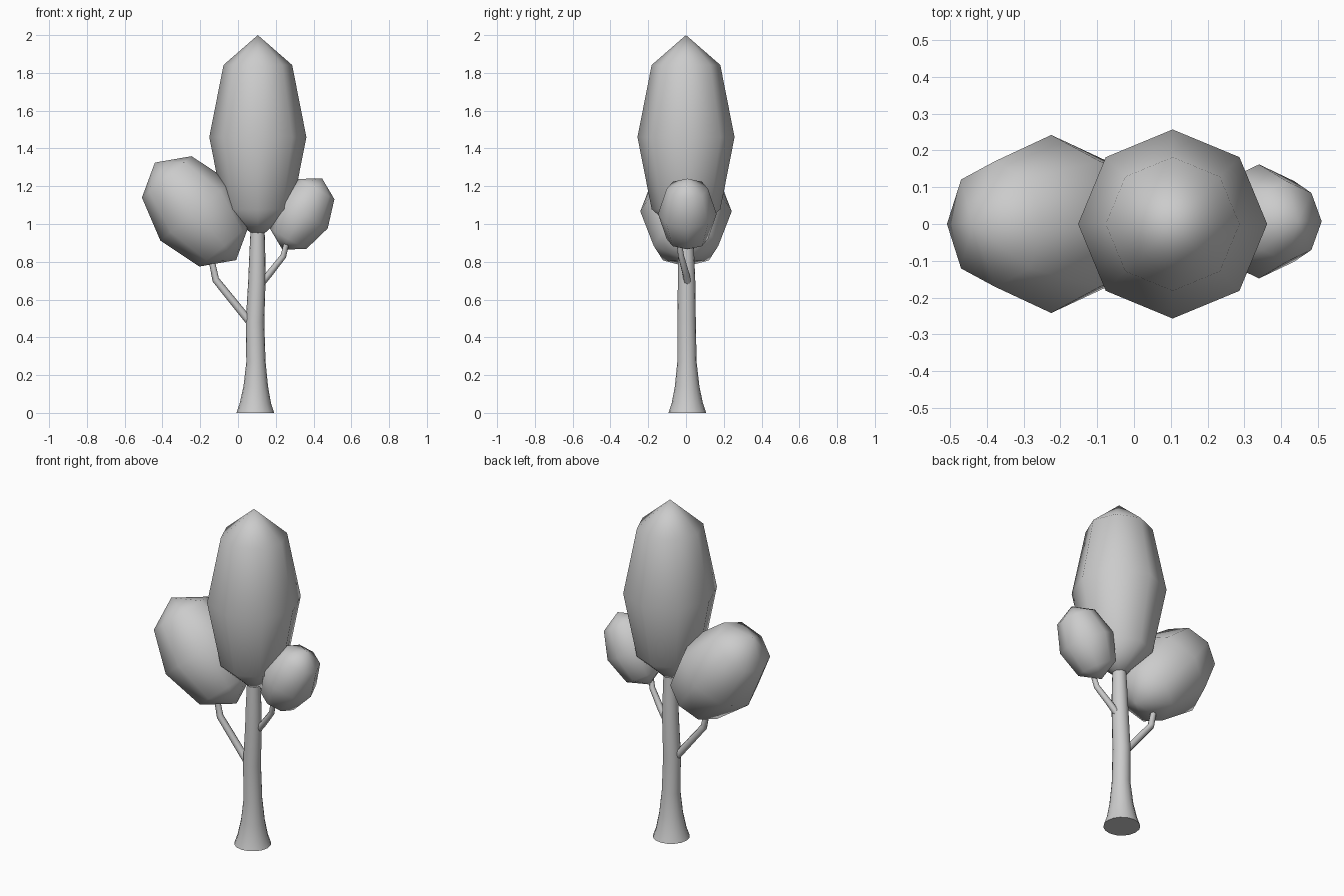
import bpy, bmesh, math
from mathutils import Vector

if "Cube" in bpy.data.objects:
    bpy.data.objects.remove(bpy.data.objects["Cube"])


def finish(name, bm, angle):
    bmesh.ops.recalc_face_normals(bm, faces=bm.faces[:])
    mesh = bpy.data.meshes.new(name)
    bm.to_mesh(mesh)
    bm.free()
    ob = bpy.data.objects.new(name, mesh)
    bpy.context.collection.objects.link(ob)
    bpy.ops.object.select_all(action='DESELECT')
    bpy.context.view_layer.objects.active = ob
    ob.select_set(True)
    bpy.ops.object.shade_smooth_by_angle(angle=math.radians(angle))
    return ob


def tube(name, path, sides, level=False):
    """Capped tube through (x, y, z, radius) points."""
    bm = bmesh.new()
    pts = [Vector(p[:3]) for p in path]
    rings = []
    for i, p in enumerate(pts):
        t = (pts[min(i + 1, len(pts) - 1)] - pts[max(i - 1, 0)]).normalized()
        if level:
            t = Vector((0, 0, 1))
        v = Vector((0, 1, 0))
        u = v.cross(t).normalized()
        v = t.cross(u)
        ring = []
        for k in range(sides):
            a = 2 * math.pi * k / sides
            ring.append(bm.verts.new(p + path[i][3] * (u * math.cos(a) + v * math.sin(a))))
        rings.append(ring)
    for a, b in zip(rings, rings[1:]):
        for k in range(sides):
            n = (k + 1) % sides
            bm.faces.new((a[k], a[n], b[n], b[k]))
    bm.faces.new(rings[0])
    bm.faces.new(rings[-1])
    return finish(name, bm, 60)


def foliage(name, centre, radius, half_height, tilt):
    """Low-poly ellipsoid leaning about the y axis."""
    bm = bmesh.new()
    bmesh.ops.create_uvsphere(bm, u_segments=8, v_segments=4, radius=1)
    ob = finish(name, bm, 180)
    ob.location = centre
    ob.scale = (radius, radius, half_height)
    ob.rotation_euler = (0, math.radians(tilt), 0)
    return ob


# Trunk with flared foot
tube("trunk", [
    (0.092, 0.007, 0.0, 0.1),
    (0.092, 0.007, 0.05, 0.083),
    (0.094, 0.006, 0.14, 0.065),
    (0.095, 0.005, 0.27, 0.051),
    (0.09, 0.003, 0.48, 0.049),
    (0.1, 0.003, 0.7, 0.046),
    (0.102, 0.001, 0.82, 0.043),
    (0.104, 0.0, 1.0, 0.036)], 16, level=True)

# Side branches
tube("left_branch", [
    (0.08, 0.0, 0.46, 0.021), (-0.118, 0.0, 0.705, 0.019),
    (-0.14, 0.0, 0.81, 0.016), (-0.17, 0.0, 0.95, 0.013)], 8)
tube("right_branch", [
    (0.11, 0.012, 0.67, 0.02), (0.165, 0.0, 0.735, 0.018),
    (0.24, -0.026, 0.83, 0.016), (0.265, -0.04, 0.93, 0.013)], 8)

# Leaf masses
foliage("main_crown", (0.105, 0, 1.46), 0.257, 0.54, 0)
foliage("left_foliage", (-0.225, 0, 1.067), 0.242, 0.336, -39.8)
foliage("right_foliage", (0.34, 0.007, 1.053), 0.155, 0.215, 29.5)
